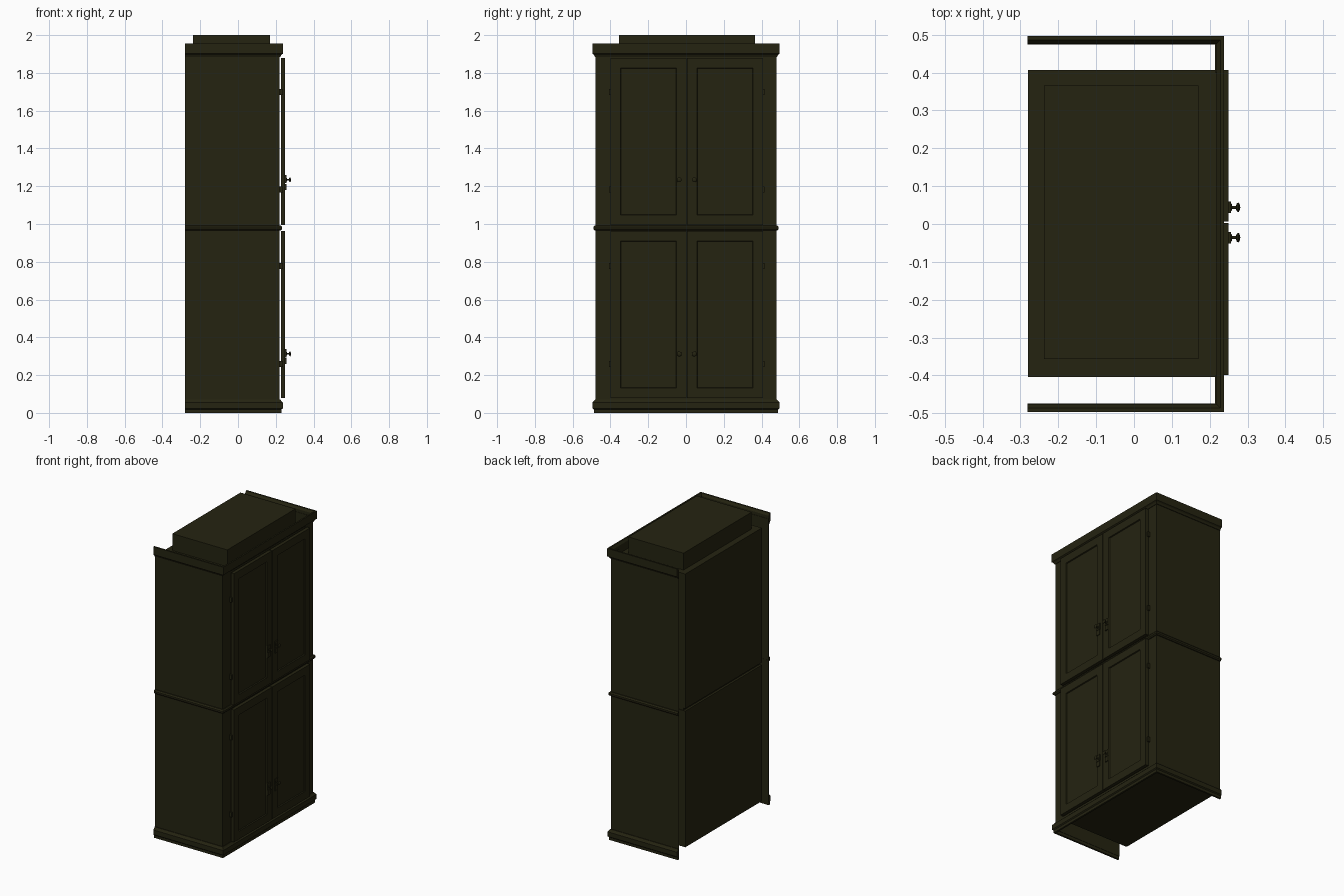
import bpy, bmesh, math
from mathutils import Matrix

if "Cube" in bpy.data.objects:
    bpy.data.objects.remove(bpy.data.objects["Cube"])

mat = bpy.data.materials.new("dark olive wood")
mat.diffuse_color = (0.018, 0.017, 0.0055, 1)
mat.use_nodes = True
mat.node_tree.nodes["Principled BSDF"].inputs["Base Color"].default_value = mat.diffuse_color


def finish(name, bm, smooth=False):
    bmesh.ops.recalc_face_normals(bm, faces=bm.faces)
    me = bpy.data.meshes.new(name)
    bm.to_mesh(me)
    bm.free()
    me.materials.append(mat)
    ob = bpy.data.objects.new(name, me)
    bpy.context.collection.objects.link(ob)
    if smooth:
        bpy.ops.object.select_all(action='DESELECT')
        ob.select_set(True)
        bpy.context.view_layer.objects.active = ob
        bpy.ops.object.shade_smooth_by_angle(angle=math.radians(35))
    return ob


def new_box(x, y, z):
    bm = bmesh.new()
    bmesh.ops.create_cube(bm, size=1)
    for v in bm.verts:
        v.co = [a[0] + (a[1] - a[0]) * (c + 0.5) for a, c in zip((x, y, z), v.co)]
    return bm


def box(name, x, y, z):
    return finish(name, new_box(x, y, z))


def moulding(name, profile):
    """Sweep a closed (offset, z) profile round both sides and the door side."""
    bm = bmesh.new()
    rings = []
    for o, z in profile:
        w = 0.478 + o
        rings.append([bm.verts.new(p) for p in
                      ((-0.281, -w, z), (0.22 + o, -w, z), (0.22 + o, w, z), (-0.281, w, z))])
    n = len(rings)
    for i in range(n):
        a, b = rings[i], rings[(i + 1) % n]
        for k in range(3):
            bm.faces.new((a[k], a[k + 1], b[k + 1], b[k]))
    bm.faces.new([r[0] for r in rings])
    bm.faces.new([r[3] for r in rings])
    finish(name, bm)


def door(name, y, z):
    """Slab with a shallow recessed panel on its outer face."""
    bm = new_box((0.227, 0.25), y, z)
    face = max(bm.faces, key=lambda f: f.calc_center_median().x)
    bmesh.ops.inset_region(bm, faces=[face], thickness=0.075)
    bmesh.ops.inset_region(bm, faces=[face], thickness=0.004, depth=-0.007)
    finish(name, bm)


def knob(name, y, z):
    """Turned knob: lathe profile of (x, radius)."""
    bm = bmesh.new()
    pts = [(0.254, 0.0), (0.254, 0.010), (0.258, 0.010), (0.259, 0.004), (0.269, 0.004),
           (0.272, 0.011), (0.276, 0.013), (0.279, 0.009), (0.281, 0.0)]
    vs = [bm.verts.new((x, r, 0)) for x, r in pts]
    es = [bm.edges.new(p) for p in zip(vs, vs[1:])]
    bmesh.ops.spin(bm, geom=vs + es, cent=(0, 0, 0), axis=(1, 0, 0), angle=2 * math.pi, steps=20)
    bmesh.ops.remove_doubles(bm, verts=bm.verts, dist=0.0002)
    bmesh.ops.transform(bm, matrix=Matrix.Translation((0, y, z)), verts=bm.verts)
    finish(name, bm, True)


# Carcass: two stacked boxes with a recessed joint, and the box on top
box("lower_carcass", (-0.28, 0.218), (-0.404, 0.407), (0.055, 0.968))
box("carcass_joint", (-0.265, 0.218), (-0.40, 0.403), (0.968, 0.985))
box("upper_carcass", (-0.28, 0.218), (-0.404, 0.407), (0.985, 1.887))
box("top_box", (-0.238, 0.17), (-0.356, 0.366), (1.887, 2.0))

# Thin outer side panels and the stiles beside the doors
for s, side in ((-1, "left"), (1, "right")):
    for z, level in (((0.02, 0.972), "lower"), ((0.985, 1.92), "upper")):
        box(f"{level}_{side}_side_panel", (-0.281, 0.22), sorted((s * 0.474, s * 0.478)), z)
        box(f"{level}_{side}_stile", (0.214, 0.221), sorted((s * 0.40, s * 0.478)), z)

# Plinth, waist moulding and cornice
moulding("plinth", [(-0.002, 0), (0.01, 0), (0.01, 0.018), (0.017, 0.024), (0.017, 0.055),
                    (0.010, 0.062), (0.004, 0.071), (-0.002, 0.071)])
moulding("waist_moulding", [(-0.003, 0.966), (0.006, 0.966), (0.013, 0.973),
                            (0.013, 0.984), (0.006, 0.992), (-0.003, 0.992)])
moulding("cornice", [(-0.002, 1.885), (0.004, 1.885), (0.010, 1.896), (0.018, 1.902),
                     (0.018, 1.955), (0.008, 1.955), (-0.002, 1.94)])

# Doors with plates, knobs and hinges
for level, z0, z1, zk, hinges in (("lower", 0.078, 0.964, 0.312, (0.26, 0.777)),
                                  ("upper", 0.995, 1.878, 1.234, (1.182, 1.70))):
    for s, side in ((-1, "left"), (1, "right")):
        c = 0.004
        door(f"{level}_{side}_door", sorted((c + s * 0.002, c + s * 0.403)), (z0, z1))
        y = c + s * 0.04
        box(f"{level}_{side}_knob_plate", (0.249, 0.256), (y - 0.015, y + 0.015), (zk - 0.018, zk + 0.026))
        box(f"{level}_{side}_key_plate", (0.249, 0.256), (y - 0.013, y + 0.013), (zk - 0.053, zk - 0.021))
        knob(f"{level}_{side}_knob", y, zk)
        for i, zh in enumerate(hinges):
            yh = c + s * 0.406
            box(f"{level}_{side}_hinge_{i + 1}", (0.214, 0.237), (yh - 0.006, yh + 0.006), (zh - 0.016, zh + 0.016))
